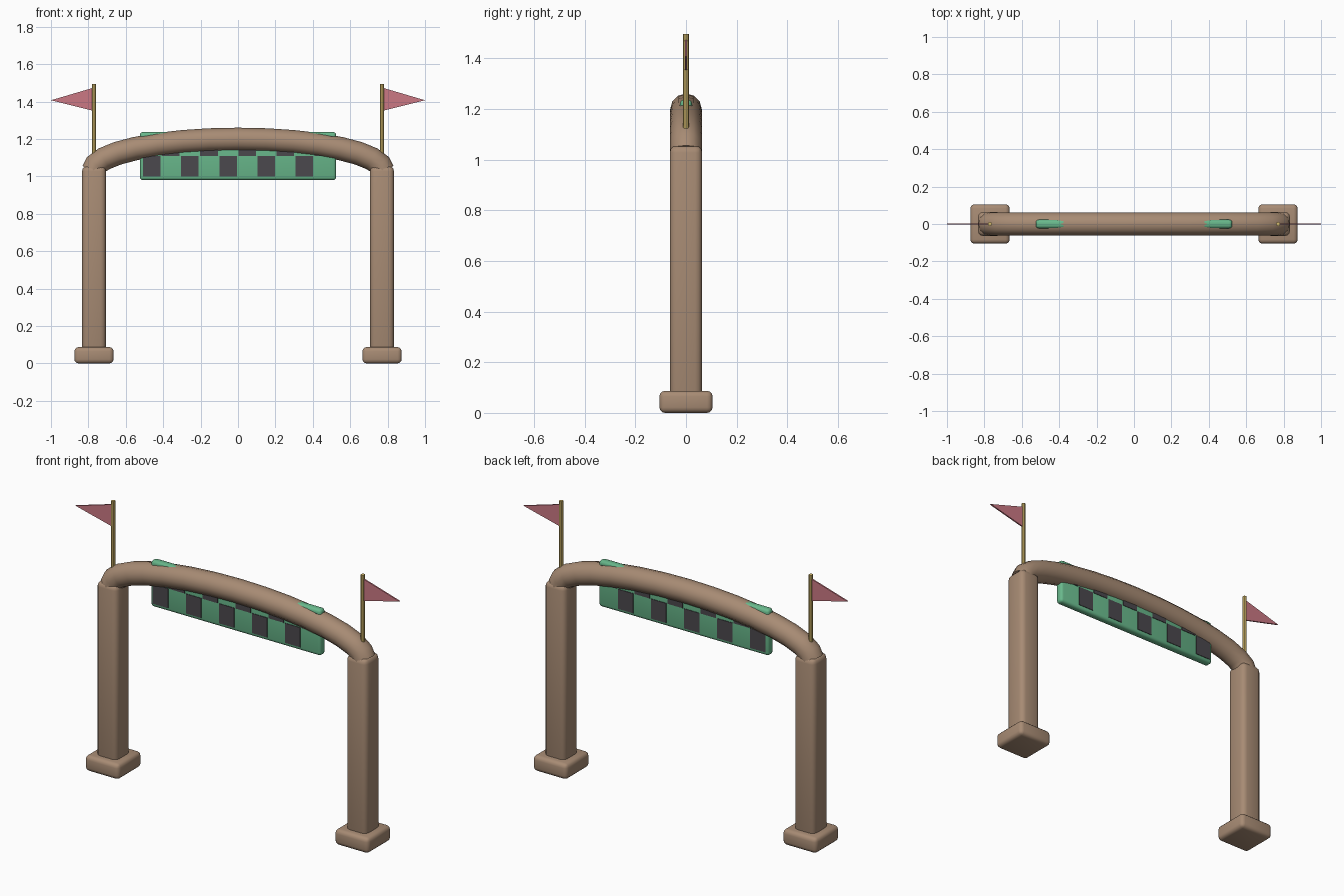
import bpy, bmesh
from math import sin, cos, pi, radians
from mathutils import Vector

cube = bpy.data.objects.get("Cube")
if cube:
    bpy.data.objects.remove(cube, do_unlink=True)


def material(name, rgb):
    m = bpy.data.materials.new(name)
    m.use_nodes = True
    m.diffuse_color = (*rgb, 1)
    m.node_tree.nodes["Principled BSDF"].inputs["Base Color"].default_value = (*rgb, 1)
    return m


brown = material("tan brown", (0.39, 0.26, 0.175))
green = material("banner green", (0.14, 0.48, 0.26))
dark = material("charcoal", (0.07, 0.065, 0.075))
red = material("flag red", (0.60, 0.19, 0.23))
gold = material("pole gold", (0.66, 0.49, 0.15))


def finish(name, bm, mat, smooth=True):
    bmesh.ops.recalc_face_normals(bm, faces=bm.faces)
    mesh = bpy.data.meshes.new(name)
    bm.to_mesh(mesh)
    bm.free()
    mesh.materials.append(mat)
    ob = bpy.data.objects.new(name, mesh)
    bpy.context.collection.objects.link(ob)
    if smooth:
        bpy.ops.object.select_all(action='DESELECT')
        ob.select_set(True)
        bpy.context.view_layer.objects.active = ob
        bpy.ops.object.shade_smooth_by_angle(angle=radians(40))
    return ob


def box(name, low, high, mat, bevel=0, segments=3):
    low, high = Vector(low), Vector(high)
    bm = bmesh.new()
    bmesh.ops.create_cube(bm, size=1)
    bmesh.ops.scale(bm, vec=high - low, verts=bm.verts)
    bmesh.ops.translate(bm, vec=(low + high) / 2, verts=bm.verts)
    if bevel:
        bmesh.ops.bevel(bm, geom=bm.edges[:], offset=bevel, segments=segments,
                        profile=0.5, affect='EDGES')
    return finish(name, bm, mat, bevel > 0)


def sweep(name, path, radius, sides, mat):
    """Round tube along a path lying in the xz plane."""
    bm = bmesh.new()
    rings = []
    for i, p in enumerate(path):
        before = (p - path[max(i - 1, 0)]).normalized()
        after = (path[min(i + 1, len(path) - 1)] - p).normalized()
        t = (before + after).normalized()
        n = Vector((-t.z, 0, t.x))
        rings.append([bm.verts.new(p + radius * (cos(a) * n + sin(a) * Vector((0, 1, 0))))
                      for a in (2 * pi * k / sides for k in range(sides))])
    for r, s in zip(rings, rings[1:]):
        for k in range(sides):
            j = (k + 1) % sides
            bm.faces.new((r[k], r[j], s[j], s[k]))
    bm.faces.new(rings[0])
    bm.faces.new(rings[-1])
    return finish(name, bm, mat)


# Feet, posts, flag poles and pennants on each side
POST_X = 0.77
for side, s in (("left", 1), ("right", -1)):
    x = s * POST_X
    box(f"{side}_foot", (x - 0.105, -0.105, 0), (x + 0.105, 0.105, 0.087), brown, 0.022)
    box(f"{side}_post", (x - 0.064, -0.064, 0.04), (x + 0.064, 0.064, 1.055), brown, 0.028)
    sweep(f"{side}_flag_pole", [Vector((x, 0, 1.11)), Vector((x, 0, 1.495))], 0.011, 8, gold)
    bm = bmesh.new()
    corners = [(x, 1.35), (x, 1.475), (s, 1.407)]
    front, back = ([bm.verts.new((cx, y, cz)) for cx, cz in corners] for y in (-0.004, 0.004))
    bm.faces.new(front)
    bm.faces.new(back)
    for k in range(3):
        j = (k + 1) % 3
        bm.faces.new((front[k], front[j], back[j], back[k]))
    finish(f"{side}_pennant", bm, red, False)

# Arched top beam
STEPS = 16
arc = [Vector((-0.775 * cos(pi * i / STEPS), 0, 1.03 + 0.168 * sin(pi * i / STEPS)))
       for i in range(STEPS + 1)]
sweep("arch_beam", arc, 0.0625, 12, brown)

# Banner with a two-row checker on both faces
HALF = 0.023
box("banner", (-0.525, -HALF, 0.98), (0.525, HALF, 1.237), green, 0.016)
CELL = 0.102
for row, (z0, z1) in enumerate(((1.0, 1.11), (1.11, 1.215))):
    for col in range(row, 10, 2):
        x0 = (col - 5) * CELL
        for face, y in (("front", -HALF), ("back", HALF)):
            box(f"{face}_check_{row}_{col}", (x0 + 0.002, y - 0.003, z0),
                (x0 + CELL - 0.006, y + 0.003, z1), dark)
